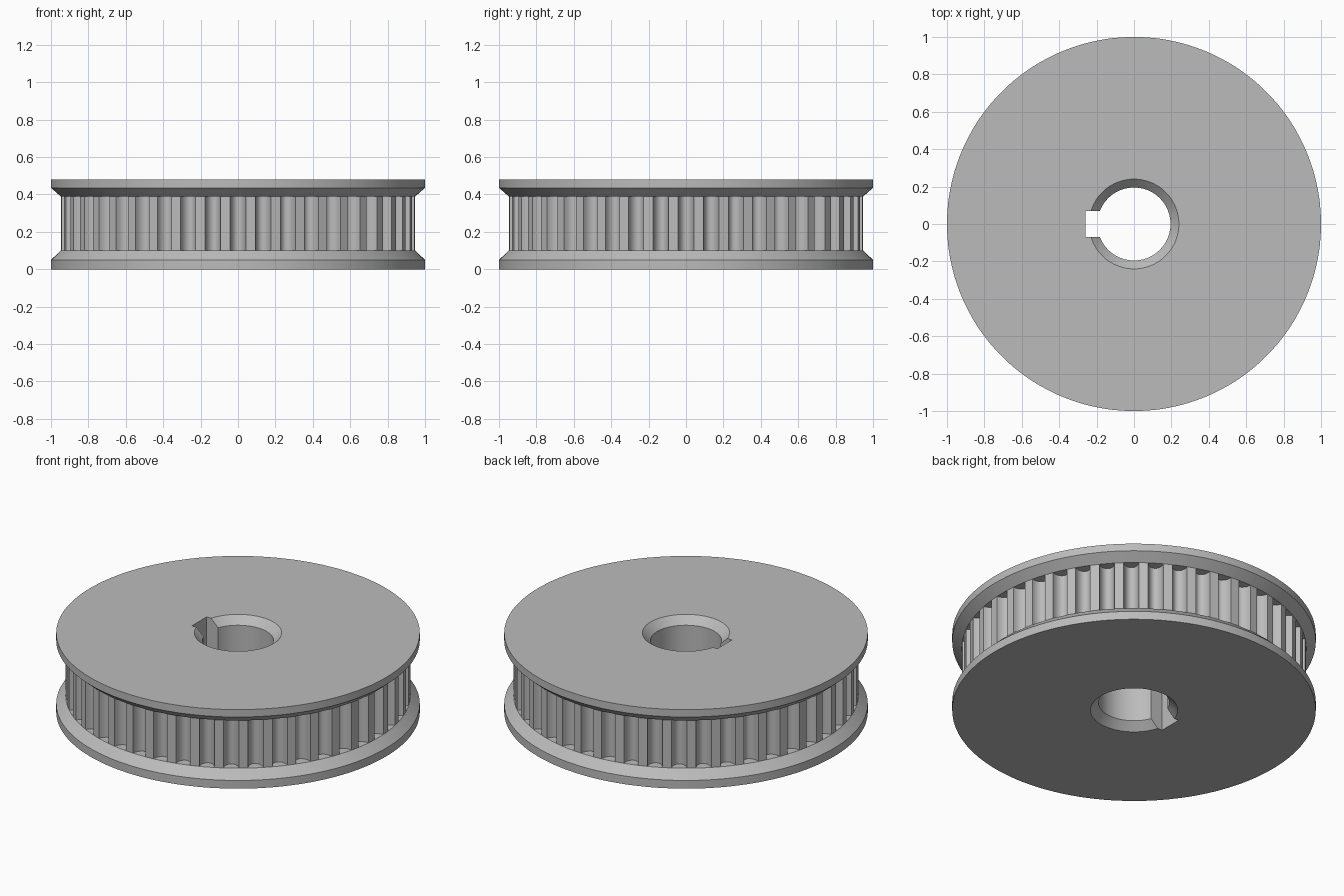
import bpy, bmesh, math

if "Cube" in bpy.data.objects:
    bpy.data.objects.remove(bpy.data.objects["Cube"])

TEETH, SEG = 44, 10          # grooves around the belt track, segments per groove
R_TRACK, DEPTH, HALF_W = 0.948, 0.057, 0.042
HEIGHT = 0.48

steel = bpy.data.materials.new("grey steel")
steel.diffuse_color = (0.5, 0.5, 0.5, 1)
steel.use_nodes = True
steel.node_tree.nodes["Principled BSDF"].inputs["Base Color"].default_value = steel.diffuse_color

# Angular samples: each groove is a half ellipse cut into the belt track
samples = []
for i in range(TEETH):
    mid = 2 * math.pi * i / TEETH
    for j in range(SEG + 1):
        a = math.pi * j / SEG
        samples.append((mid - HALF_W / R_TRACK * math.cos(a), DEPTH * math.sin(a)))

# Closed cross-section: radius, height, grooved or plain
section = [
    (0.24, 0, 0), (1.0, 0, 0), (1.0, 0.05, 0), (R_TRACK, 0.10, 0),
    (R_TRACK, 0.10, 1), (R_TRACK, 0.39, 1),
    (R_TRACK, 0.39, 0), (1.0, 0.435, 0), (1.0, HEIGHT, 0), (0.24, HEIGHT, 0),
    (0.195, HEIGHT - 0.045, 0), (0.195, 0.045, 0),
]

# Pulley body with flanges, belt grooves and chamfered bore
bm = bmesh.new()
rings = []
for r, z, grooved in section:
    ring = []
    for ang, d in samples:
        rr = r - d * grooved
        ring.append(bm.verts.new((rr * math.cos(ang), rr * math.sin(ang), z)))
    rings.append(ring)
n = len(samples)
for k, ring in enumerate(rings):
    nxt = rings[(k + 1) % len(rings)]
    for i in range(n):
        j = (i + 1) % n
        bm.faces.new((ring[i], ring[j], nxt[j], nxt[i]))
bmesh.ops.remove_doubles(bm, verts=bm.verts, dist=1e-5)
bmesh.ops.recalc_face_normals(bm, faces=bm.faces)
mesh = bpy.data.meshes.new("pulley")
bm.to_mesh(mesh)
bm.free()
pulley = bpy.data.objects.new("pulley", mesh)
bpy.context.collection.objects.link(pulley)
mesh.materials.append(steel)

# Keyway slot through the bore
bpy.ops.mesh.primitive_cube_add(size=1, location=(-0.13, 0, HEIGHT / 2))
cutter = bpy.context.object
cutter.name = "keyway_cutter"
cutter.scale = (0.26, 0.14, 1)
cutter.data.materials.append(steel)
cutter.hide_render = True

mod = pulley.modifiers.new("keyway", 'BOOLEAN')
mod.operation = 'DIFFERENCE'
mod.solver = 'EXACT'
mod.object = cutter
bpy.ops.object.select_all(action='DESELECT')
pulley.select_set(True)
bpy.context.view_layer.objects.active = pulley
bpy.ops.object.modifier_apply(modifier=mod.name)
bpy.data.objects.remove(cutter)
bpy.ops.object.shade_smooth_by_angle(angle=math.radians(30))
